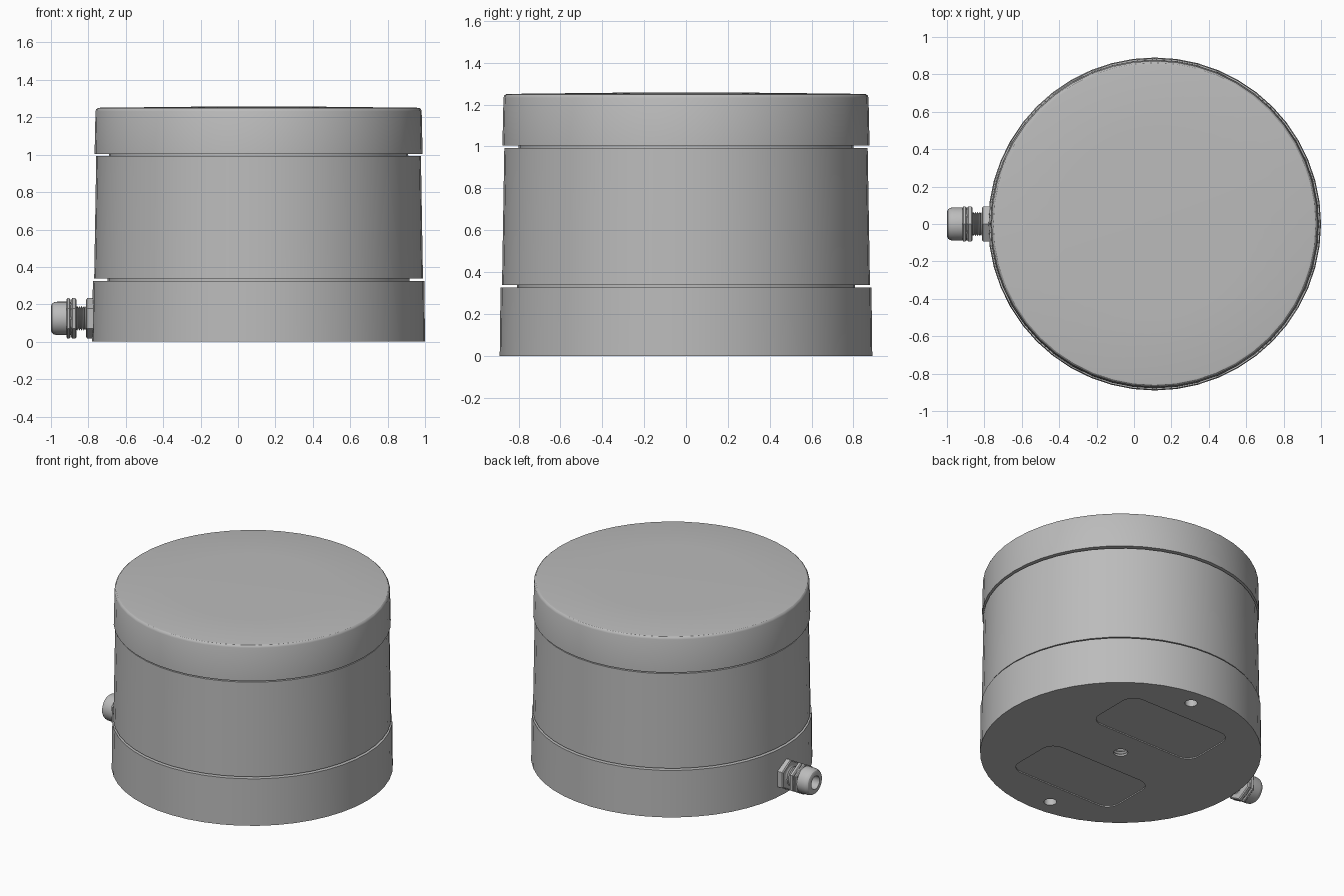
import bpy, bmesh
from math import cos, sin, pi, radians
from mathutils import Matrix

cube = bpy.data.objects.get("Cube")
if cube:
    bpy.data.objects.remove(cube, do_unlink=True)

AXIS_X = 0.11      # housing axis
GLAND_Z = 0.125    # cable gland axis height

grey = bpy.data.materials.new("satin grey")
grey.use_nodes = True
COLOUR = (0.5, 0.5, 0.5, 1)
grey.diffuse_color = COLOUR
grey.node_tree.nodes["Principled BSDF"].inputs["Base Color"].default_value = COLOUR


def finish(name, bm, matrix, angle=30):
    bmesh.ops.recalc_face_normals(bm, faces=bm.faces)
    mesh = bpy.data.meshes.new(name)
    bm.to_mesh(mesh)
    bm.free()
    mesh.transform(matrix)
    mesh.materials.append(grey)
    obj = bpy.data.objects.new(name, mesh)
    bpy.context.collection.objects.link(obj)
    smooth(obj, angle)
    return obj


def smooth(obj, angle=30):
    bpy.ops.object.select_all(action="DESELECT")
    obj.select_set(True)
    bpy.context.view_layer.objects.active = obj
    bpy.ops.object.shade_smooth_by_angle(angle=radians(angle))


def lathe(name, profile, matrix, sides=48):
    """Spin a (radius, height) profile; radius 0 closes to a point."""
    bm = bmesh.new()
    rings = []
    for r, z in profile:
        n = sides if r else 1
        rings.append([bm.verts.new((r * cos(2 * pi * i / sides),
                                    r * sin(2 * pi * i / sides), z)) for i in range(n)])
    for a, b in zip(rings, rings[1:]):
        for i in range(sides):
            j = (i + 1) % sides
            corners = [a[i % len(a)], a[j % len(a)], b[j % len(b)], b[i % len(b)]]
            bm.faces.new(list(dict.fromkeys(corners)))
    for ring in (rings[0], rings[-1]):
        if len(ring) > 1:
            bm.faces.new(ring)
    return finish(name, bm, matrix)


def ribs(r_out, r_in, start, pitch, count):
    """Saw-tooth profile of a screw thread."""
    pts = []
    for i in range(count):
        z = start + i * pitch
        pts += [(r_in, z), (r_out, z + pitch / 2)]
    return pts + [(r_in, start + count * pitch)]


def pocket(name, y0, y1, half_x, radius, depth):
    """Rounded rectangular cutter through the underside."""
    bm = bmesh.new()
    cx, cy, hy = half_x - radius, (y0 + y1) / 2, (y1 - y0) / 2 - radius
    outline = []
    for k, (sx, sy) in enumerate([(1, 1), (-1, 1), (-1, -1), (1, -1)]):
        for s in range(7):
            a = pi / 2 * (k + s / 6)
            outline.append(bm.verts.new((sx * cx + radius * cos(a),
                                         cy + sy * hy + radius * sin(a), -0.05)))
    face = bm.faces.new(outline)
    out = bmesh.ops.extrude_face_region(bm, geom=[face])
    top = [v for v in out["geom"] if isinstance(v, bmesh.types.BMVert)]
    bmesh.ops.translate(bm, verts=top, vec=(0, 0, 0.05 + depth))
    return finish(name, bm, HOUSING)


def cut(target, cutters):
    for c in cutters:
        c.hide_render = True
        mod = target.modifiers.new("cut", "BOOLEAN")
        mod.operation, mod.solver, mod.object = "DIFFERENCE", "EXACT", c
        bpy.context.view_layer.objects.active = target
        bpy.ops.object.modifier_apply(modifier=mod.name)
        bpy.data.objects.remove(c, do_unlink=True)
    smooth(target)


HOUSING = Matrix.Translation((AXIS_X, 0, 0))

# Stacked housing: base, body and lid around a narrower core
base = lathe("base", [(0.89, 0), (0.886, 0.326)], HOUSING)
lathe("core", [(0.807, 0.31), (0.8, 1.02)], HOUSING)
lathe("body", [(0.879, 0.337), (0.868, 0.992)], HOUSING)
lathe("lid", [(0.877, 1.004), (0.872, 1.232), (0.868, 1.243), (0.861, 1.249),
              (0.85, 1.251), (0.5, 1.255), (0.2, 1.258), (0, 1.258)], HOUSING)

# Underside: threaded centre hole, two mounting holes, two shallow pockets
cutters = [lathe("centre_hole", [(0.055, -0.05)] + ribs(0.055, 0.043, 0.012, 0.02, 8),
                 HOUSING, 24)]
for s in (-1, 1):
    spot = Matrix.Translation((AXIS_X + s * 0.06, s * 0.765, 0))
    cutters.append(lathe("mounting_hole", [(0.04, -0.05), (0.04, 0.12)], spot, 24))
    y0, y1 = sorted((s * 0.19, s * 0.6))
    cutters.append(pocket("foot_pocket", y0, y1, 0.41, 0.09, 0.008))
cut(base, cutters)

# Cable gland on the right wall, local z pointing out along -x
GLAND = Matrix.Translation((0, 0, GLAND_Z)) @ Matrix.Rotation(-pi / 2, 4, "Y")


def hex_nut(name, start, end):
    c = 0.006
    lathe(name, [(0.1, start), (0.108, start + c), (0.108, end - c), (0.1, end)], GLAND, 6)


hex_nut("gland_lock_nut", 0.765, 0.812)
lathe("gland_thread", [(0.055, 0.75)] + ribs(0.066, 0.055, 0.806, 0.012, 5), GLAND, 32)
hex_nut("gland_body_nut", 0.864, 0.892)
lathe("gland_collar", [(0.088, 0.89), (0.088, 0.898)], GLAND, 32)
hex_nut("gland_cap_nut", 0.896, 0.918)
lathe("gland_cap", [(0.089, 0.91), (0.089, 0.968), (0.086, 0.984), (0.078, 0.995),
                    (0.066, 1.0), (0.045, 1.0), (0.045, 0.92)], GLAND, 32)
